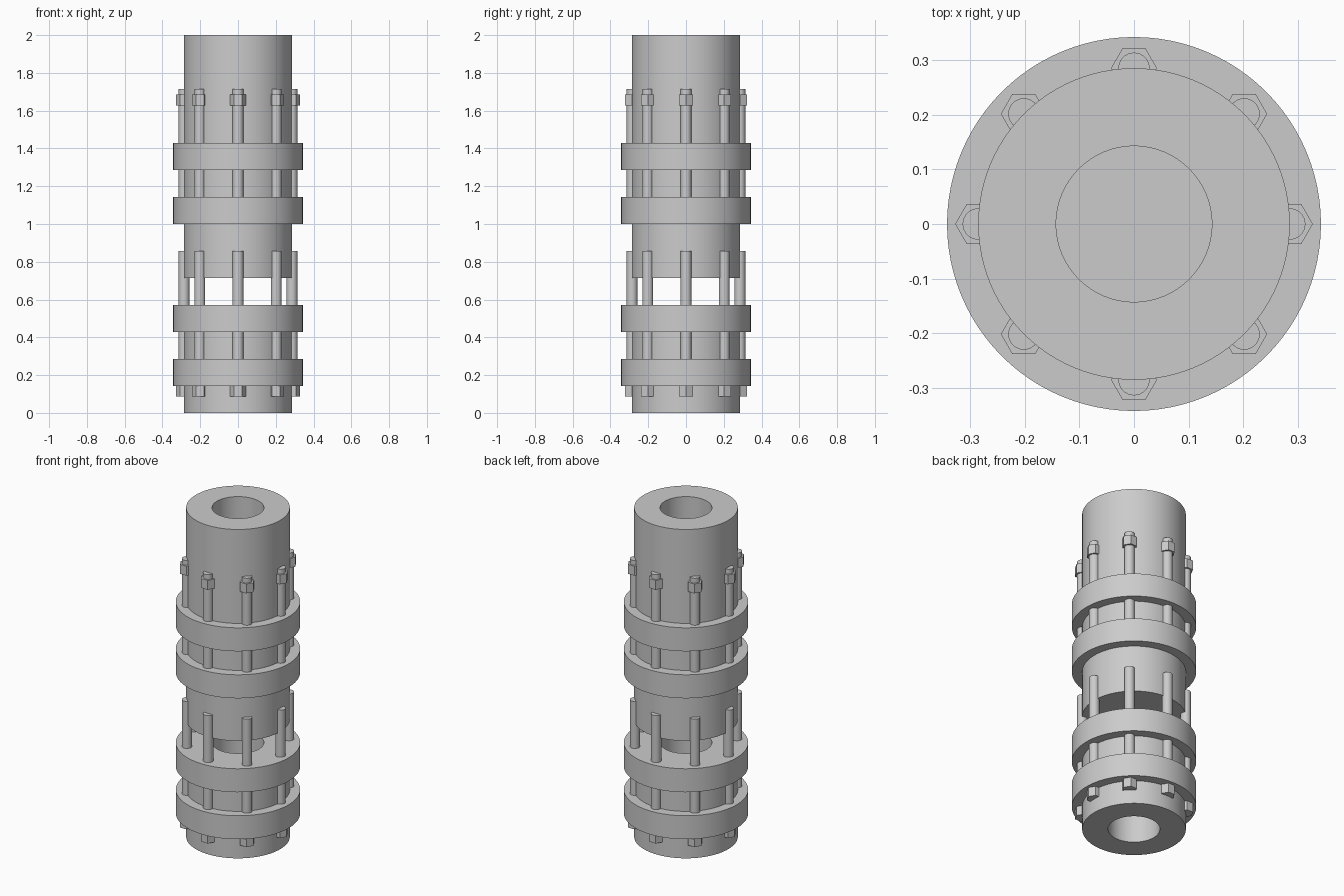
import bpy
import bmesh
from math import cos, sin, tau, radians

cube = bpy.data.objects.get("Cube")
if cube:
    bpy.data.objects.remove(cube, do_unlink=True)

U = 1 / 7              # basic module of the coupling
BORE, PIPE, FLANGE = U, 2 * U, 2.4 * U
ROD, HEX = 0.2 * U, 0.295 * U
BOLTS = 8

steel = bpy.data.materials.new("steel grey")
steel.use_nodes = True
grey = (0.6, 0.6, 0.6, 1)
steel.diffuse_color = grey
steel.node_tree.nodes["Principled BSDF"].inputs["Base Color"].default_value = grey


def finish(name, bm):
    bmesh.ops.recalc_face_normals(bm, faces=bm.faces)
    mesh = bpy.data.meshes.new(name)
    bm.to_mesh(mesh)
    bm.free()
    mesh.materials.append(steel)
    obj = bpy.data.objects.new(name, mesh)
    bpy.context.collection.objects.link(obj)
    bpy.ops.object.select_all(action='DESELECT')
    obj.select_set(True)
    bpy.context.view_layer.objects.active = obj
    bpy.ops.object.shade_smooth_by_angle(angle=radians(30))
    return obj


def lathe(name, profile, closed=False, sides=96):
    """Spin an (r, z) profile around the z axis."""
    bm = bmesh.new()
    verts = [bm.verts.new((r, 0, z)) for r, z in profile]
    edges = [bm.edges.new(pair) for pair in zip(verts, verts[1:])]
    if closed:
        edges.append(bm.edges.new((verts[-1], verts[0])))
    bmesh.ops.spin(bm, geom=verts + edges, cent=(0, 0, 0), axis=(0, 0, 1),
                   angle=tau, steps=sides, use_duplicate=False)
    bmesh.ops.remove_doubles(bm, verts=bm.verts, dist=1e-5)
    return finish(name, bm)


def prism(name, radius, sides, bottom, top, x, y):
    bm = bmesh.new()
    ring = [bm.verts.new((x + radius * cos(tau * i / sides),
                          y + radius * sin(tau * i / sides), bottom))
            for i in range(sides)]
    base = bm.faces.new(ring)
    new = bmesh.ops.extrude_face_region(bm, geom=[base])["geom"]
    bmesh.ops.translate(bm, vec=(0, 0, top - bottom),
                        verts=[g for g in new if isinstance(g, bmesh.types.BMVert)])
    return finish(name, bm)


# Lower hub: open tube with two flanges, the upper one flush with its end
lathe("lower_hub", [(BORE, 0), (PIPE, 0), (PIPE, U), (FLANGE, U), (FLANGE, 2 * U),
                    (PIPE, 2 * U), (PIPE, 3 * U), (FLANGE, 3 * U),
                    (FLANGE, 4 * U), (BORE, 4 * U)], closed=True)

# Upper hub: two flanges, blind bore from the top
lathe("upper_hub", [(0, 5 * U), (PIPE, 5 * U), (PIPE, 7 * U), (FLANGE, 7 * U),
                    (FLANGE, 8 * U), (PIPE, 8 * U), (PIPE, 9 * U), (FLANGE, 9 * U),
                    (FLANGE, 10 * U), (PIPE, 10 * U), (PIPE, 14 * U),
                    (BORE, 14 * U), (BORE, 7 * U), (0, 7 * U)])

# Bolt circle: headed bolts below, studs with nuts above
for i in range(BOLTS):
    x, y = PIPE * cos(tau * i / BOLTS), PIPE * sin(tau * i / BOLTS)
    prism(f"bolt_head_{i}", HEX, 6, 0.6 * U, U, x, y)
    prism(f"bolt_shank_{i}", ROD, 32, U, 6 * U, x, y)
    prism(f"stud_{i}", ROD, 32, 7.1 * U, 12 * U, x, y)
    prism(f"nut_{i}", HEX, 6, 11.4 * U, 11.8 * U, x, y)
